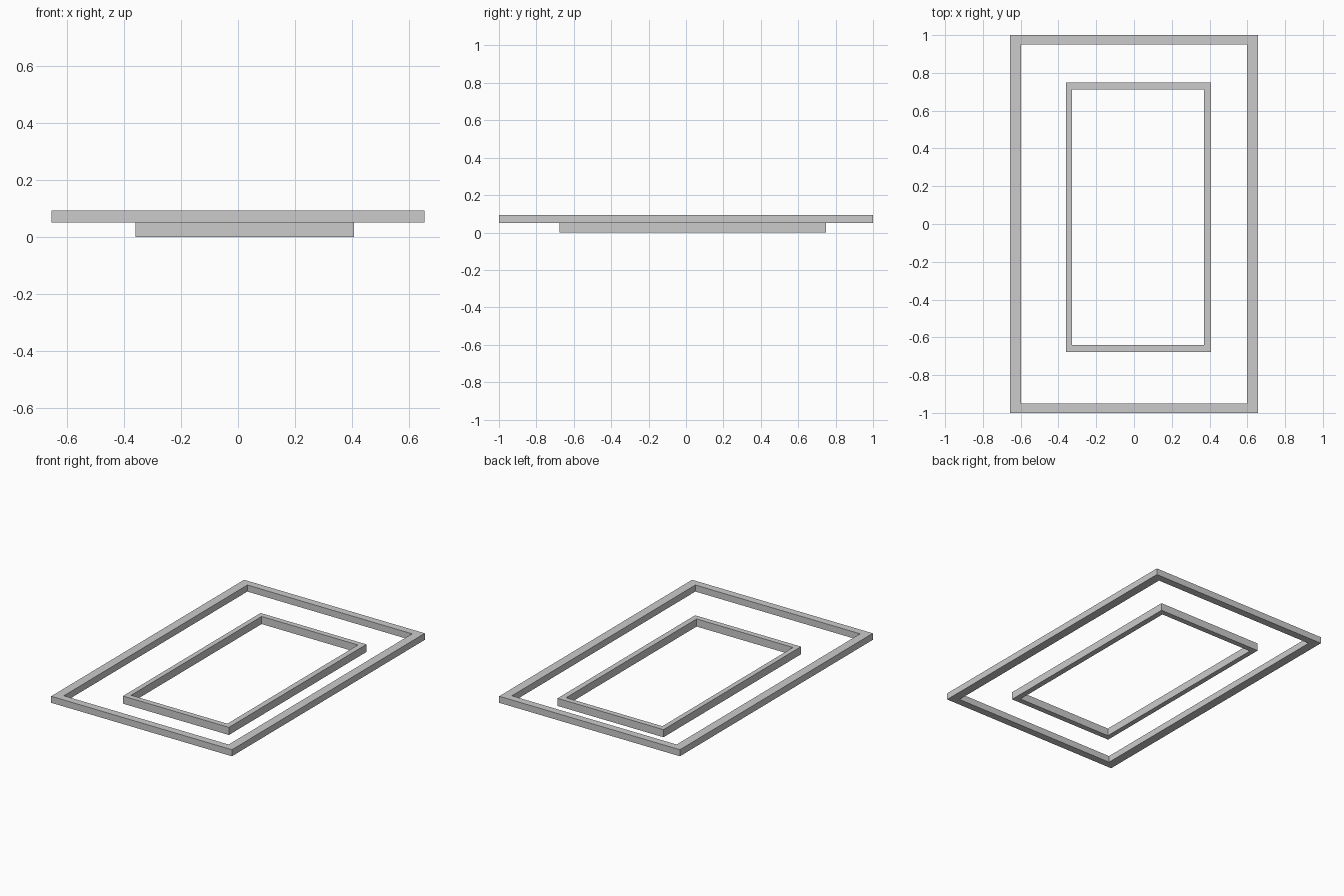
import bpy
import bmesh

if "Cube" in bpy.data.objects:
    bpy.data.objects.remove(bpy.data.objects["Cube"])


def rect_frame(name, outer, inner, z0, z1):
    """Hollow rectangular frame; outer and inner are (x0, x1, y0, y1)."""
    bm = bmesh.new()

    def loop(r, z):
        x0, x1, y0, y1 = r
        return [bm.verts.new((x, y, z)) for x, y in
                ((x0, y0), (x1, y0), (x1, y1), (x0, y1))]

    # Cross-section corners swept round the four mitred corners
    rings = [loop(outer, z0), loop(outer, z1), loop(inner, z1), loop(inner, z0)]
    for k in range(4):
        a, b = rings[k], rings[(k + 1) % 4]
        for i in range(4):
            j = (i + 1) % 4
            bm.faces.new((a[i], a[j], b[j], b[i]))
    bmesh.ops.recalc_face_normals(bm, faces=bm.faces)
    mesh = bpy.data.meshes.new(name)
    bm.to_mesh(mesh)
    bm.free()
    obj = bpy.data.objects.new(name, mesh)
    bpy.context.collection.objects.link(obj)
    return obj


# Large upper frame
rect_frame("outer_frame", (-0.656, 0.656, -1, 1),
           (-0.598, 0.598, -0.951, 0.951), 0.05, 0.093)

# Smaller lower frame, slightly off centre
rect_frame("inner_frame", (-0.361, 0.408, -0.677, 0.749),
           (-0.328, 0.371, -0.64, 0.713), 0.0, 0.05)
